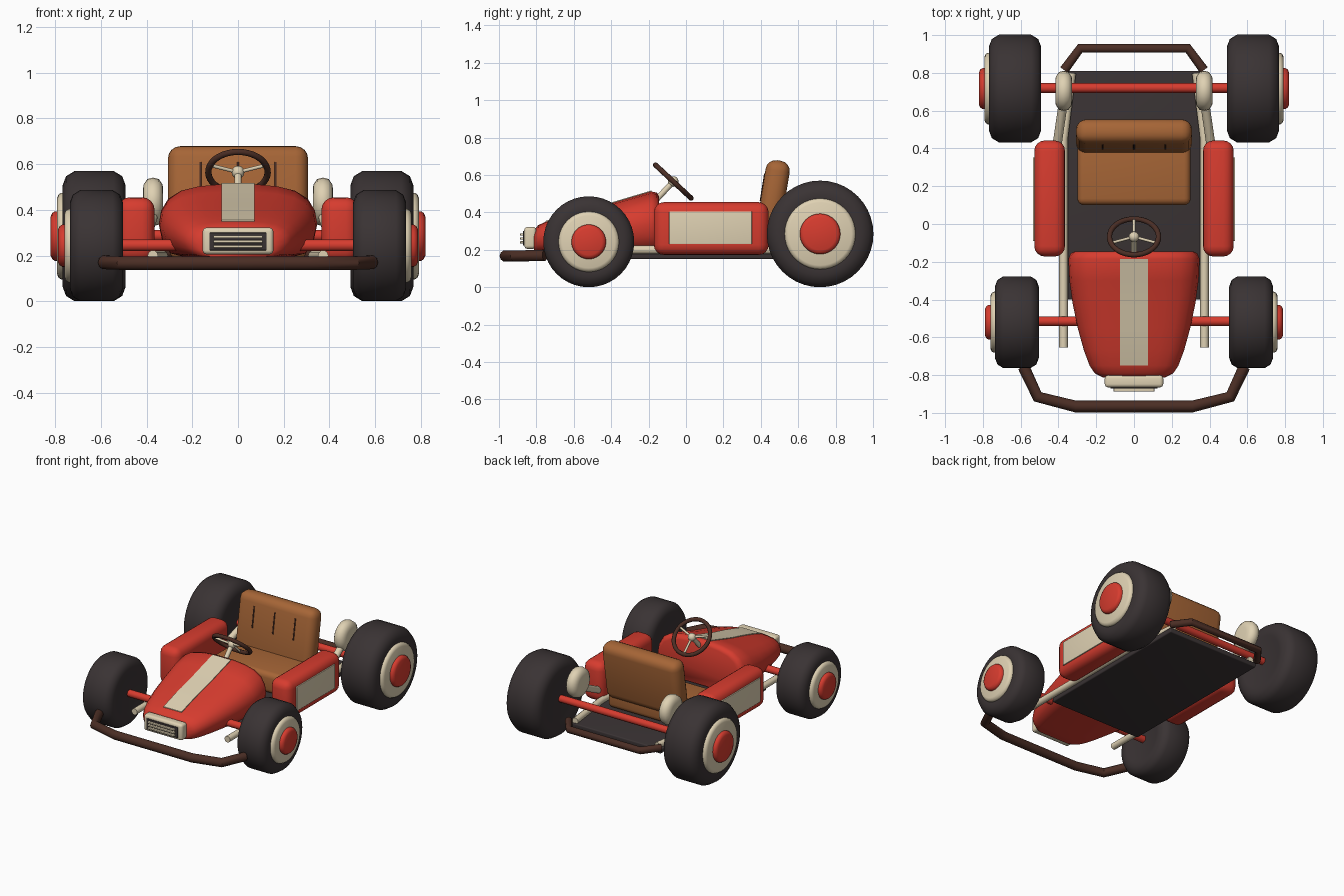
import bpy, bmesh, math
from mathutils import Vector, Matrix

if "Cube" in bpy.data.objects:
    bpy.data.objects.remove(bpy.data.objects["Cube"], do_unlink=True)


def material(name, rgb):
    m = bpy.data.materials.new(name)
    m.use_nodes = True
    m.diffuse_color = (*rgb, 1)
    bsdf = next(n for n in m.node_tree.nodes if n.type == "BSDF_PRINCIPLED")
    bsdf.inputs["Base Color"].default_value = (*rgb, 1)
    return m


RED = material("red paint", (0.68, 0.045, 0.028))
CREAM = material("cream", (0.74, 0.64, 0.45))
RUBBER = material("charcoal rubber", (0.042, 0.033, 0.034))
LEATHER = material("tan leather", (0.38, 0.13, 0.037))
BROWN = material("dark brown", (0.07, 0.027, 0.018))


def finish(ob, mat, angle=40):
    ob.data.materials.clear()
    ob.data.materials.append(mat)
    bpy.ops.object.select_all(action="DESELECT")
    ob.select_set(True)
    bpy.context.view_layer.objects.active = ob
    bpy.ops.object.shade_smooth_by_angle(angle=math.radians(angle))
    return ob


def from_bmesh(name, bm, mat, angle=40):
    bmesh.ops.recalc_face_normals(bm, faces=bm.faces)
    me = bpy.data.meshes.new(name)
    bm.to_mesh(me)
    bm.free()
    ob = bpy.data.objects.new(name, me)
    bpy.context.collection.objects.link(ob)
    return finish(ob, mat, angle)


def box(name, x, y, z, mat, bevel=0.0, tilt=0.0):
    """Rounded box from (min, max) ranges, tilted about its own x axis."""
    bm = bmesh.new()
    bmesh.ops.create_cube(bm, size=1)
    bmesh.ops.scale(bm, verts=bm.verts, vec=[b - a for a, b in (x, y, z)])
    if bevel:
        bmesh.ops.bevel(bm, geom=bm.edges[:], offset=bevel, segments=4,
                        profile=0.5, affect="EDGES")
    bmesh.ops.rotate(bm, verts=bm.verts, matrix=Matrix.Rotation(tilt, 3, "X"))
    bmesh.ops.translate(bm, verts=bm.verts, vec=[(a + b) / 2 for a, b in (x, y, z)])
    return from_bmesh(name, bm, mat)


def loft(name, rings, mat, angle=40):
    """Skin closed rings of points and cap both ends."""
    bm = bmesh.new()
    loops = [[bm.verts.new(p) for p in ring] for ring in rings]
    n = len(loops[0])
    for a, b in zip(loops, loops[1:]):
        for i in range(n):
            j = (i + 1) % n
            bm.faces.new((a[i], a[j], b[j], b[i]))
    bm.faces.new(loops[0])
    bm.faces.new(loops[-1])
    return from_bmesh(name, bm, mat, angle)


def lathe(name, center, side, profile, mat, steps=40):
    """Turn (offset, radius) pairs around the x axis."""
    cx, cy, cz = center
    turn = [2 * math.pi * i / steps for i in range(steps)]
    return loft(name, [[(cx + side * d, cy + r * math.cos(t), cz + r * math.sin(t))
                        for t in turn] for d, r in profile], mat, 50)


def disc(name, center, side, d0, d1, r, soft, mat):
    return lathe(name, center, side, [(d0, r), (d1 - soft, r), (d1 - soft * 0.35, r - soft * 0.4),
                                      (d1, r - soft * 1.2)], mat)


def tube(name, pts, r, mat, cyclic=False):
    cu = bpy.data.curves.new(name, "CURVE")
    cu.dimensions = "3D"
    cu.bevel_depth = r
    cu.bevel_resolution = 3
    cu.use_fill_caps = True
    sp = cu.splines.new("POLY")
    sp.points.add(len(pts) - 1)
    for p, co in zip(sp.points, pts):
        p.co = (*co, 1)
    sp.use_cyclic_u = cyclic
    ob = bpy.data.objects.new(name, cu)
    bpy.context.collection.objects.link(ob)
    bpy.ops.object.select_all(action="DESELECT")
    ob.select_set(True)
    bpy.context.view_layer.objects.active = ob
    bpy.ops.object.convert(target="MESH")
    return finish(bpy.context.object, mat)


def both(pts):
    """Mirror a half path across x = 0."""
    return pts + [(-x, y, z) for x, y, z in reversed(pts)]


# Wheels: tyre, rim disc and hub cap
for side, tag in ((1, "left"), (-1, "right")):
    for end, cx, cy, r, w in (("front", 0.62, -0.52, 0.243, 0.116),
                              ("rear", 0.63, 0.717, 0.285, 0.138)):
        c = (side * cx, cy, r)
        half = [(w * 0.94, r * 0.55), (w, r * 0.64), (w, r * 0.78), (w * 0.89, r * 0.92), (w * 0.62, r)]
        lathe(f"{end}_tyre_{tag}", c, side, half + [(-d, q) for d, q in reversed(half)], RUBBER)
        disc(f"{end}_rim_{tag}", c, side, w * 0.8, w + 0.024, r * 0.665, 0.018, CREAM)
        disc(f"{end}_hub_cap_{tag}", c, side, w, w + 0.052, r * 0.38, 0.018, RED)

# Axles
tube("front_axle", [(-0.53, -0.515, 0.245), (0.53, -0.515, 0.245)], 0.026, RED)
tube("rear_axle", [(-0.53, 0.72, 0.287), (0.53, 0.72, 0.287)], 0.026, RED)

# Floor and chassis rails
box("floor_pan", (-0.365, 0.365), (-0.4, 0.81), (0.15, 0.185), RUBBER, 0.008)
for s, tag in ((1, "left"), (-1, "right")):
    tube(f"chassis_rail_{tag}", [(s * 0.373, -0.655, 0.2), (s * 0.373, 0.45, 0.2),
                                 (s * 0.33, 0.8, 0.2)], 0.023, CREAM)
    # Exhaust pipe and silencer
    tube(f"exhaust_pipe_{tag}", [(s * 0.41, 0.4, 0.25), (s * 0.372, 0.66, 0.38)], 0.024, CREAM)
    lathe(f"silencer_{tag}", (s * 0.372, 0.705, 0.435), s,
          [(-0.044, 0.05), (-0.042, 0.075), (-0.025, 0.1), (0, 0.106),
           (0.025, 0.1), (0.042, 0.075), (0.044, 0.05)], CREAM, 24)
    # Side pods with inset panels
    x = sorted((s * 0.365, s * 0.528))
    box(f"side_pod_{tag}", x, (-0.172, 0.442), (0.172, 0.455), RED, 0.055)
    x = sorted((s * 0.525, s * 0.535))
    box(f"side_panel_{tag}", x, (-0.09, 0.352), (0.23, 0.405), CREAM, 0.003)

# Nose cowl: (y, half width, top height) stations
stations = [(-0.145, 0.315, 0.485), (-0.155, 0.335, 0.505), (-0.185, 0.347, 0.512),
            (-0.3, 0.342, 0.478), (-0.42, 0.325, 0.442), (-0.55, 0.298, 0.41),
            (-0.67, 0.265, 0.376), (-0.75, 0.235, 0.35), (-0.79, 0.208, 0.332),
            (-0.812, 0.165, 0.305)]
section = [(0.7, 0), (0.86, 0.05), (0.96, 0.24), (1, 0.45), (0.97, 0.64),
           (0.88, 0.8), (0.72, 0.91), (0.5, 0.97), (0.22, 1)]
section += [(-u, v) for u, v in reversed(section)]
BASE = 0.195
loft("nose_cowl", [[(u * w, y, BASE + v * (top - BASE)) for u, v in section]
                   for y, w, top in stations], RED, 55)
# Centre stripe following the cowl top
loft("cowl_stripe", [[(x, y, top + dz) for x, dz in
                      ((-0.073, -0.004), (0.073, -0.004), (0.073, 0.005), (-0.073, 0.005))]
                     for y, w, top in stations[2:8]], CREAM, 30)

# Grille
box("grille_frame", (-0.155, 0.155), (-0.865, -0.8), (0.205, 0.322), CREAM, 0.018)
box("grille_opening", (-0.125, 0.125), (-0.872, -0.85), (0.223, 0.3), RUBBER, 0.003)
for i in range(3):
    z = 0.24 + 0.021 * i
    box(f"grille_bar_{i + 1}", (-0.108, 0.108), (-0.887, -0.86), (z - 0.006, z + 0.006), CREAM, 0.003)

# Bumpers
tube("front_bumper", both([(-0.585, -0.755, 0.17), (-0.51, -0.915, 0.167),
                           (-0.31, -0.966, 0.167)]), 0.031, BROWN)
tube("rear_bumper", both([(-0.37, 0.815, 0.2), (-0.285, 0.93, 0.2)]), 0.025, BROWN)

# Seat
box("seat_cushion", (-0.3, 0.3), (0.1, 0.48), (0.185, 0.335), LEATHER, 0.035)
TILT = -0.16
back_c = Vector((0, 0.465, 0.47))
box("seat_back", (-0.307, 0.307), (0.4, 0.53), (0.26, 0.68), LEATHER, 0.055, TILT)
turn = Matrix.Rotation(TILT, 3, "X")
for i, x in enumerate((-0.165, 0, 0.165)):
    a, b = (back_c + turn @ Vector((x, -0.064, h)) for h in (-0.02, 0.13))
    tube(f"seat_groove_{i + 1}", [a, b], 0.005, BROWN)

# Steering wheel, spokes, hub and column
hub = Vector((0, -0.068, 0.565))
tip = Matrix.Rotation(math.radians(-43), 3, "X")
on_wheel = lambda r, t: hub + tip @ Vector((r * math.cos(t), r * math.sin(t), 0))
tube("steering_wheel", [on_wheel(0.13, 2 * math.pi * i / 36) for i in range(36)], 0.014, BROWN, True)
for i, deg in enumerate((20, 160, 270)):
    # Wheel-plane angles: two upper spokes and one lower
    tube(f"steering_spoke_{i + 1}", [hub, on_wheel(0.125, math.radians(-deg))], 0.008, CREAM)
tube("steering_column", [hub, hub + tip @ Vector((0, 0, -0.17))], 0.016, CREAM)
bm = bmesh.new()
bmesh.ops.create_uvsphere(bm, u_segments=16, v_segments=10, radius=0.028)
bmesh.ops.translate(bm, verts=bm.verts, vec=hub)
from_bmesh("steering_hub", bm, CREAM)
